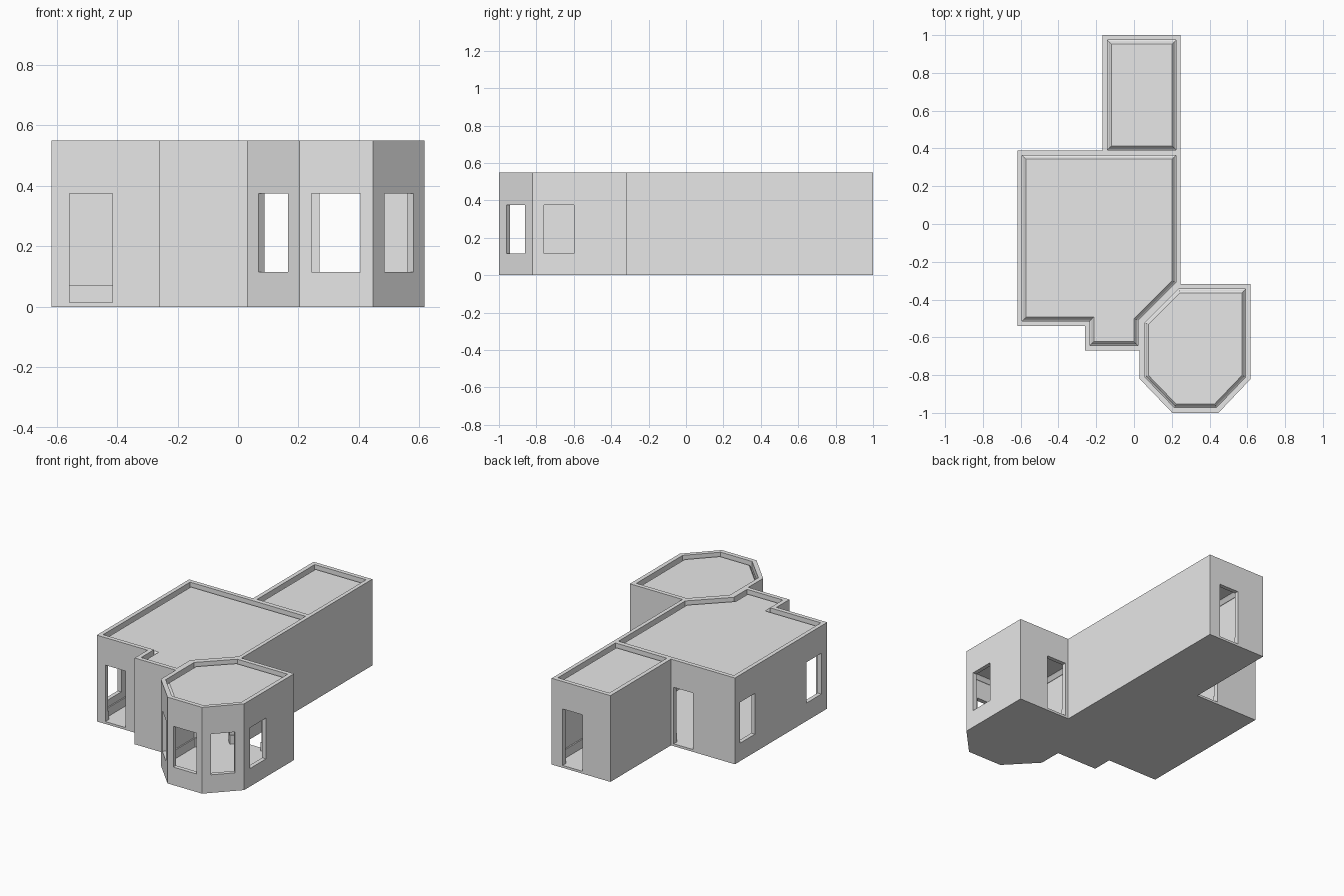
import bpy, math
from mathutils import Vector

if "Cube" in bpy.data.objects:
    bpy.data.objects.remove(bpy.data.objects["Cube"])

grey = bpy.data.materials.new("plain_grey")
grey.diffuse_color = (0.8, 0.8, 0.8, 1)
grey.use_nodes = True
grey.node_tree.nodes["Principled BSDF"].inputs["Base Color"].default_value = grey.diffuse_color


def inset(poly, d):
    """Offset a counter-clockwise outline inwards by d."""
    pts = [Vector(p) for p in poly]
    out = []
    for i, p in enumerate(pts):
        a = (p - pts[i - 1]).normalized()
        b = (pts[(i + 1) % len(pts)] - p).normalized()
        na, nb = Vector((-a.y, a.x)), Vector((-b.y, b.x))
        out.append(tuple(p + (na + nb) * (d / (1 + na.dot(nb)))))
    return out


def loft(name, rings, ring_shaped=False):
    """Skin stacked (outline, z) rings; cap the ends or close into a ring."""
    n, m = len(rings[0][0]), len(rings)
    verts = [(x, y, z) for poly, z in rings for x, y in poly]
    faces = []
    for k in range(m if ring_shaped else m - 1):
        a, b = k * n, ((k + 1) % m) * n
        faces += [(a + i, a + (i + 1) % n, b + (i + 1) % n, b + i) for i in range(n)]
    if not ring_shaped:
        faces += [tuple(reversed(range(n))), tuple(range((m - 1) * n, m * n))]
    me = bpy.data.meshes.new(name)
    me.from_pydata(verts, [], faces)
    me.materials.append(grey)
    ob = bpy.data.objects.new(name, me)
    bpy.context.collection.objects.link(ob)
    return ob


def prism(name, poly, z0, z1):
    return loft(name, [(poly, z0), (poly, z1)])


def cut(ob, cutters):
    """Subtract the cutters and bake the result."""
    for c in cutters:
        mod = ob.modifiers.new("cut", 'BOOLEAN')
        mod.operation, mod.solver, mod.object = 'DIFFERENCE', 'EXACT', c
    dg = bpy.context.evaluated_depsgraph_get()
    dg.update()
    me = bpy.data.meshes.new_from_object(ob.evaluated_get(dg))
    ob.modifiers.clear()
    ob.data = me


def opening(x, y, width, angle, z0):
    """Box cutter through a wall running along the given angle."""
    a = math.radians(angle)
    u, v = Vector((math.cos(a), math.sin(a))), Vector((-math.sin(a), math.cos(a)))
    c, w, d = Vector((x, y)), width / 2, 0.05
    poly = [tuple(c + u * s * w + v * t * d)
            for s, t in ((-1, -1), (1, -1), (1, 1), (-1, 1))]
    ob = prism("opening_cutter", poly, z0, 0.375)
    ob.hide_render = True
    return ob


FLOOR, TOP, SILL = 0.015, 0.55, 0.115

# Outer footprint and the three room outlines, counter-clockwise
outer = [(-.618, -.54), (-.26, -.54), (-.26, -.67), (.03, -.67), (.03, -.82),
         (.203, -1), (.447, -1), (.618, -.82), (.618, -.317), (.247, -.317),
         (.247, 1), (-.167, 1), (-.167, .39), (-.618, .39)]
rooms = {
    "main_room": [(-.592, -.513), (-.233, -.513), (-.233, -.643), (.02, -.643),
                  (.02, -.51), (.222, -.308), (.222, .363), (-.592, .363)],
    "back_room": [(-.14, .393), (.222, .393), (.222, .973), (-.14, .973)],
    "bay_room": [(.057, -.81), (.214, -.972), (.436, -.972), (.591, -.81),
                 (.591, -.344), (.236, -.344), (.057, -.523)],
}

# Doors reach the floor, windows start at the sill
openings = [
    opening(-.486, -.53, .142, 0, FLOOR),     # front door
    opening(-.255, .377, .137, 0, FLOOR),     # main back door
    opening(.10, .987, .14, 0, FLOOR),        # back room outer door
    opening(.10, .377, .15, 0, FLOOR),        # main to back room
    opening(.128, -.427, .18, 45, FLOOR),     # main to bay
    opening(.338, -.33, .137, 0, FLOOR),      # bay back door
    opening(.325, -.986, .162, 0, SILL),      # bay front window
    opening(.117, -.91, .14, -46, SILL),      # bay left diagonal window
    opening(.532, -.91, .14, 46, SILL),       # bay right diagonal window
    opening(.605, -.68, .16, 90, SILL),       # bay side window
    opening(-.605, .263, .15, 90, SILL),      # left wall windows
    opening(-.605, -.405, .15, 90, SILL),
]

# Walls and floor in one shell
shell = prism("walls_and_floor", outer, 0, TOP)
voids = [prism("room_cutter", p, FLOOR, TOP + .05) for p in rooms.values()]
cut(shell, voids + openings)

for name, p in rooms.items():
    # Skirting board round the room, interrupted at the doors
    inner = inset(p, .008)
    skirting = loft(name + "_skirting",
                    [(p, FLOOR), (inner, FLOOR), (inner, .07), (p, .07)], True)
    cut(skirting, openings)
    # Ceiling panel with a cove moulding dropping down to the wall
    loft(name + "_ceiling", [
        (inset(p, .022), .522), (inset(p, .016), .515), (inset(p, .005), .500),
        (p, .498), (p, .508), (inset(p, .007), .513), (inset(p, .012), .524),
        (inset(p, .020), .532)])

for c in voids + openings:
    bpy.data.objects.remove(c)

# Consistent outward normals
import bmesh
for ob in bpy.context.collection.objects:
    bm = bmesh.new()
    bm.from_mesh(ob.data)
    bmesh.ops.recalc_face_normals(bm, faces=bm.faces)
    bm.to_mesh(ob.data)
    bm.free()
